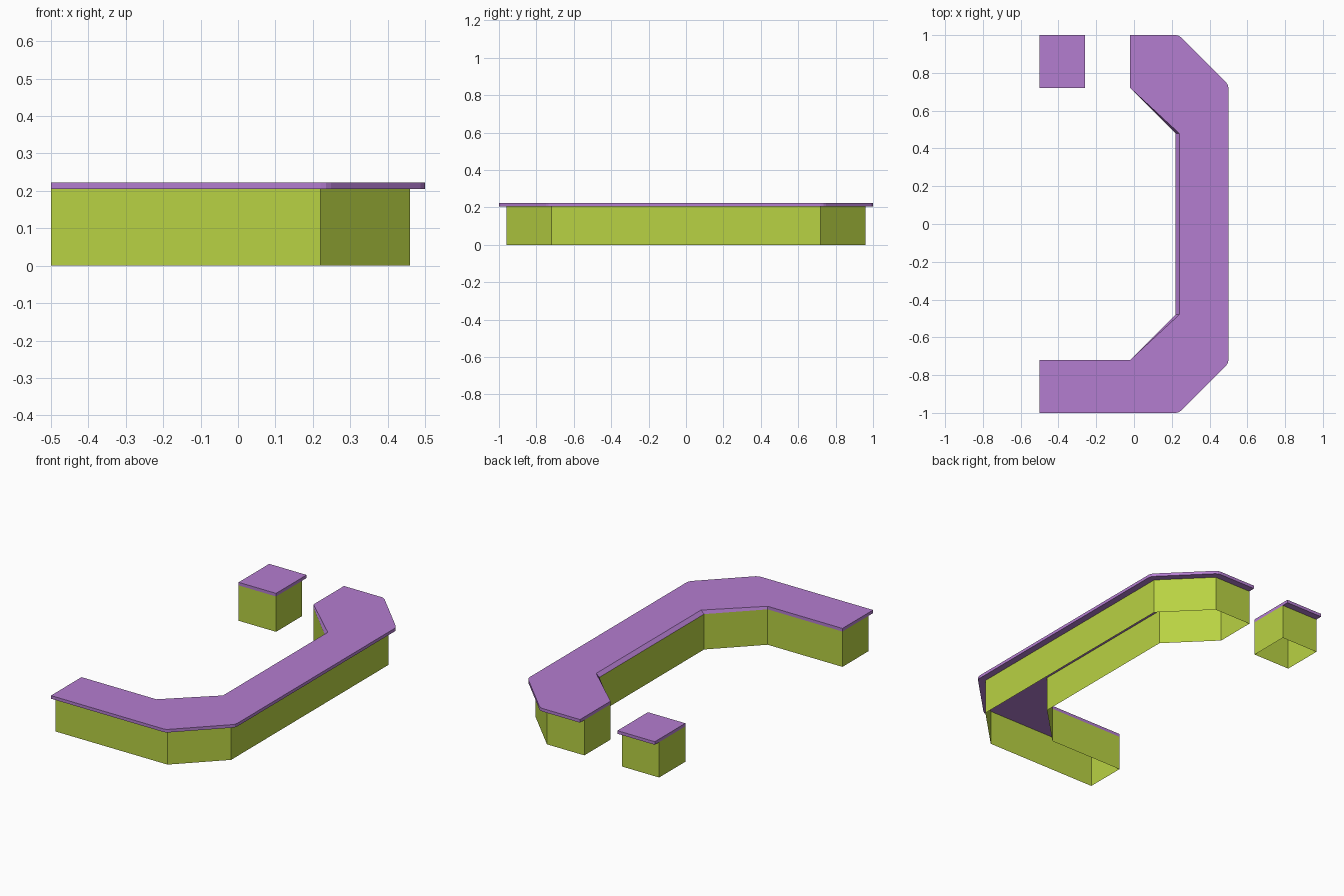
import bpy
import bmesh
from math import radians, sin, cos

cube = bpy.data.objects.get("Cube")
if cube:
    bpy.data.objects.remove(cube, do_unlink=True)

BODY_TOP = 0.205
SLAB_TOP = 0.223
OVERHANG = 0.04


def make_material(name, rgb):
    mat = bpy.data.materials.new(name)
    mat.use_nodes = True
    mat.diffuse_color = (*rgb, 1)
    mat.node_tree.nodes["Principled BSDF"].inputs["Base Color"].default_value = (*rgb, 1)
    return mat


green = make_material("lime green", (0.485, 0.645, 0.056))
purple = make_material("soft purple", (0.456, 0.205, 0.631))


def make_prism(name, low, high, z0, z1, mat, capped):
    """Loft between two matching counter-clockwise outlines."""
    bm = bmesh.new()
    bottom = [bm.verts.new((x, y, z0)) for x, y in low]
    top = [bm.verts.new((x, y, z1)) for x, y in high]
    n = len(low)
    for i in range(n):
        j = (i + 1) % n
        bm.faces.new((bottom[i], bottom[j], top[j], top[i]))
    if capped:
        bm.faces.new(top)
        bm.faces.new(bottom[::-1])
    mesh = bpy.data.meshes.new(name)
    bm.to_mesh(mesh)
    bm.free()
    mesh.materials.append(mat)
    obj = bpy.data.objects.new(name, mesh)
    bpy.context.collection.objects.link(obj)
    return obj


def mirrored(points):
    """Continue a front half outline with its reflection in y."""
    return points + [(x, -y) for x, y in reversed(points)]


def with_ends(outer, inner, outer_y):
    """Close the counter outline with the long front and short back ends."""
    return ([(-0.5, -outer_y)] + outer + [(-0.02, outer_y)]
            + inner[::-1] + [(-0.5, -0.72)])


def inner_edge(x):
    return mirrored([(-0.02, -0.72), (x, -0.48)])


# Hollow counter body, open underneath
corners = [(0.22, -0.96), (0.46, -0.72)]
body = with_ends(mirrored(corners), inner_edge(0.22), 0.96)
make_prism("counter_body", body, body, 0, BODY_TOP, green, False)

# Countertop with softened outer corners and a sloped inner lip
rounded = []
for (cx, cy), start in zip(corners, (-90, -45)):
    for step in range(3):
        a = radians(start + step * 22.5)
        rounded.append((cx + OVERHANG * cos(a), cy + OVERHANG * sin(a)))
outer = mirrored(rounded)
make_prism("countertop",
           with_ends(outer, inner_edge(0.22), 1.0),
           with_ends(outer, inner_edge(0.24), 1.0),
           BODY_TOP, SLAB_TOP, purple, True)


# Separate end block with its own top
def rectangle(y1):
    return [(-0.5, 0.72), (-0.26, 0.72), (-0.26, y1), (-0.5, y1)]


make_prism("end_block_body", rectangle(0.96), rectangle(0.96), 0, BODY_TOP, green, False)
make_prism("end_block_top", rectangle(1.0), rectangle(1.0), BODY_TOP, SLAB_TOP, purple, True)
